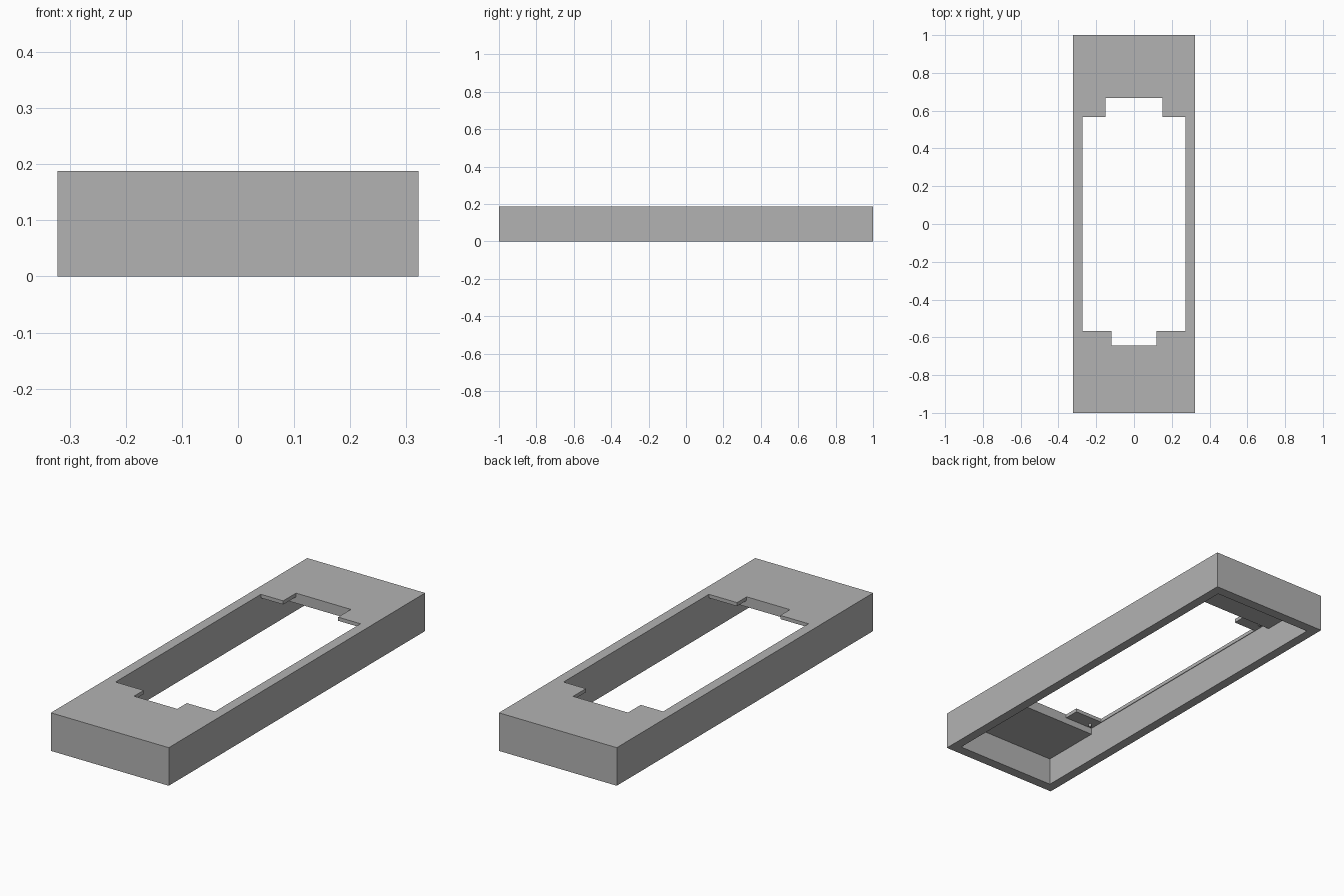
import bpy
import bmesh
from mathutils import Matrix, Vector

cube = bpy.data.objects.get("Cube")
if cube:
    bpy.data.objects.remove(cube, do_unlink=True)

grey = bpy.data.materials.new("plain_grey")
grey.use_nodes = True
colour = (0.45, 0.45, 0.45, 1)
grey.diffuse_color = colour
grey.node_tree.nodes["Principled BSDF"].inputs["Base Color"].default_value = colour

HALF_X, HALF_Y, TOP = 0.322, 1.0, 0.188
CAVITY_X, CAVITY_Y = 0.275, 0.95
PLATE_Z, TAB_Z = 0.138, 0.17          # undersides of end plates and corner tabs
HOLE_X, HOLE_Y = 0.272, 0.567
FRONT_END, BACK_END = -0.642, 0.667   # inner edges of the end plates
BELOW, ABOVE = -0.1, 0.3


def box(name, x, y, z):
    """Box spanning the given (low, high) ranges."""
    bm = bmesh.new()
    low, high = (Vector(p) for p in zip(x, y, z))
    size = high - low
    place = Matrix.Translation((low + high) / 2) @ Matrix.Diagonal((*size, 1))
    bmesh.ops.create_cube(bm, size=1, matrix=place)
    return finish(name, bm)


def finish(name, bm):
    mesh = bpy.data.meshes.new(name)
    bm.to_mesh(mesh)
    bm.free()
    mesh.materials.append(grey)
    obj = bpy.data.objects.new(name, mesh)
    bpy.context.collection.objects.link(obj)
    return obj


def sym(value):
    return (-value, value)


# Solid block, hollowed from below and opened through the top
frame = box("frame", sym(HALF_X), sym(HALF_Y), (0, TOP))
cutters = [
    box("cavity_cutter", sym(CAVITY_X), sym(CAVITY_Y), (BELOW, PLATE_Z)),
    box("tab_recess_cutter", sym(CAVITY_X), (FRONT_END, BACK_END), (BELOW, TAB_Z)),
    box("opening_cutter", sym(HOLE_X), sym(HOLE_Y), (BELOW, ABOVE)),
    box("front_notch_cutter", sym(0.118), (FRONT_END, 0), (BELOW, ABOVE)),
    box("back_notch_cutter", sym(0.15), (0, BACK_END), (BELOW, ABOVE)),
]
for cutter in cutters:
    cutter.hide_render = True
    mod = frame.modifiers.new(cutter.name, 'BOOLEAN')
    mod.operation = 'DIFFERENCE'
    mod.solver = 'EXACT'
    mod.object = cutter

# Bake the cuts and drop the cutters
bpy.context.view_layer.update()
evaluated = frame.evaluated_get(bpy.context.evaluated_depsgraph_get())
baked = bpy.data.meshes.new_from_object(evaluated)
frame.modifiers.clear()
frame.data = baked
for cutter in cutters:
    bpy.data.objects.remove(cutter, do_unlink=True)

# Small pegs under the four corner tabs
for end, y in (("front", FRONT_END + 0.025), ("back", BACK_END - 0.03)):
    for side, x in (("right", -0.245), ("left", 0.245)):
        bm = bmesh.new()
        bmesh.ops.create_cone(bm, cap_ends=True, segments=12, radius1=0.007,
                              radius2=0.007, depth=0.016,
                              matrix=Matrix.Translation((x, y, TAB_Z - 0.006)))
        finish(f"{end}_{side}_peg", bm)
